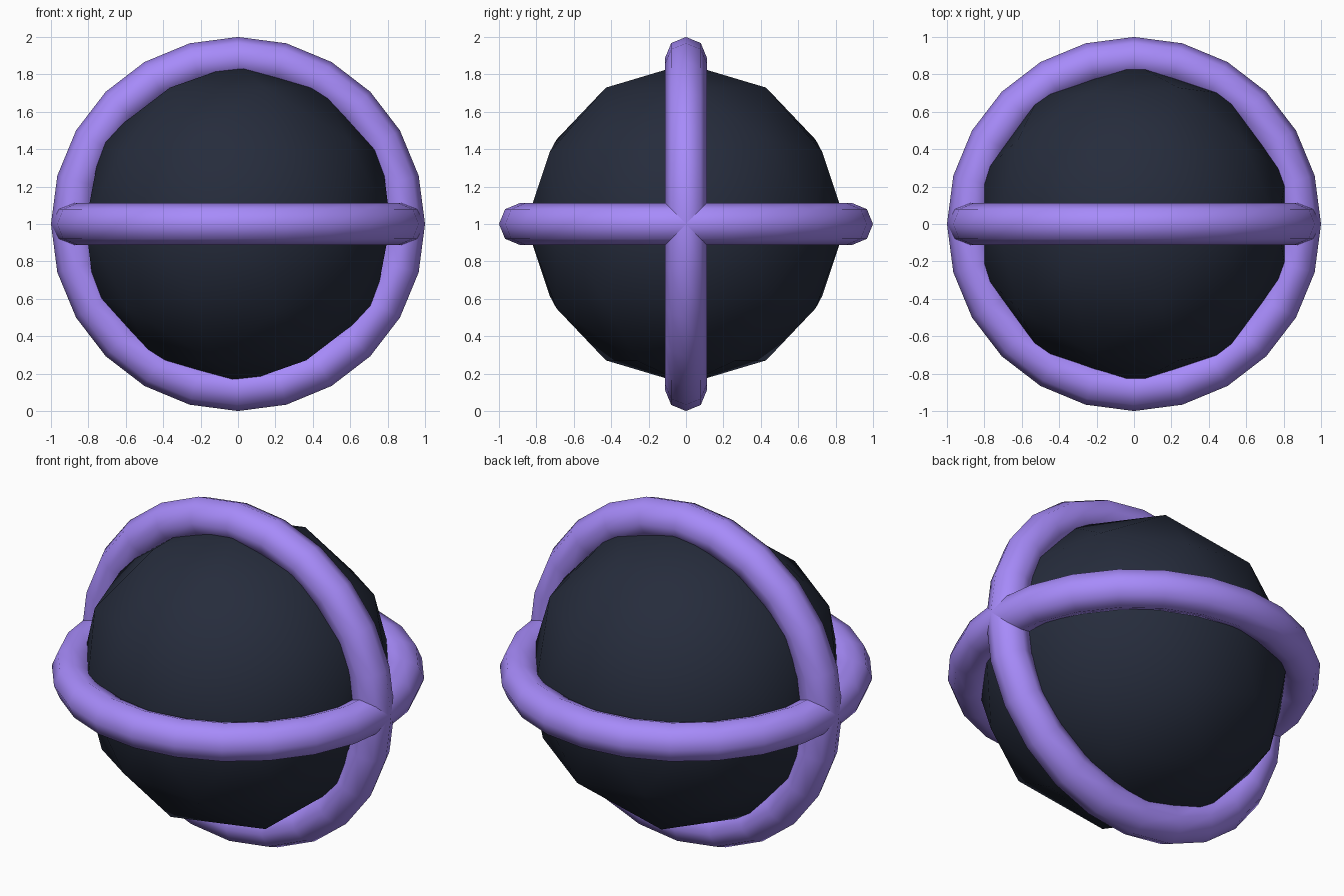
import bpy
from math import pi

if "Cube" in bpy.data.objects:
    bpy.data.objects.remove(bpy.data.objects["Cube"])


def material(name, rgb):
    m = bpy.data.materials.new(name)
    m.diffuse_color = (*rgb, 1)
    m.use_nodes = True
    m.node_tree.nodes["Principled BSDF"].inputs["Base Color"].default_value = m.diffuse_color
    return m


def finish(name, mat):
    ob = bpy.context.object
    ob.name = name
    ob.data.materials.append(mat)
    bpy.ops.object.shade_smooth()


dark = material("dark_navy", (0.019, 0.025, 0.045))
purple = material("purple", (0.386, 0.258, 0.956))

# Low-poly core ball
bpy.ops.mesh.primitive_ico_sphere_add(subdivisions=2, radius=0.857, location=(0, 0, 1))
finish("core_ball", dark)

# Two crossed rings: one level, one upright
for name, tilt in (("level_ring", 0), ("upright_ring", pi / 2)):
    bpy.ops.mesh.primitive_torus_add(
        major_segments=24, minor_segments=8, major_radius=0.888, minor_radius=0.112,
        location=(0, 0, 1), rotation=(tilt, 0, 0))
    finish(name, purple)
